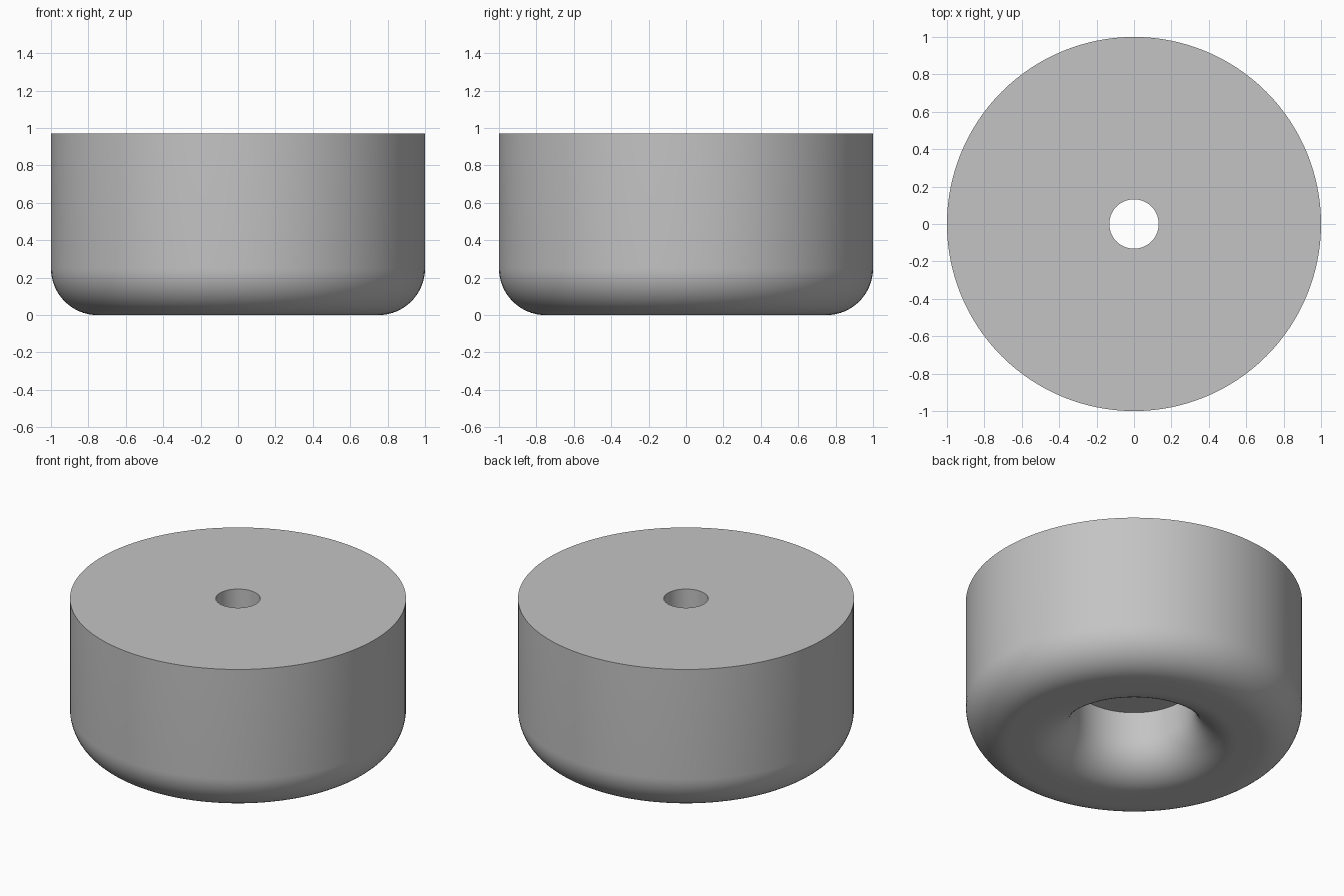
import bpy, bmesh, math
from mathutils import Vector

cube = bpy.data.objects.get("Cube")
if cube:
    bpy.data.objects.remove(cube)

SEGMENTS = 128
HEIGHT = 0.97
OUTER, RECESS, HOLE = 1.0, 0.36, 0.132
RECESS_DEPTH = 0.415
FILLET = 0.25


def arc(cx, cz, radius, start, end, steps=16):
    """Points of a circular arc in the x-z plane, angles in degrees."""
    angles = [math.radians(start + (end - start) * i / steps) for i in range(steps + 1)]
    return [(cx + radius * math.cos(a), cz + radius * math.sin(a)) for a in angles]


# Closed cross-section: top ring, outer wall, rounded foot, recess, bolt hole
profile = [(HOLE, HEIGHT), (OUTER, HEIGHT)]
profile += arc(OUTER - FILLET, FILLET, FILLET, 0, -90)
profile += arc(RECESS + FILLET, FILLET, FILLET, 270, 180)
profile += [(RECESS, RECESS_DEPTH), (HOLE, RECESS_DEPTH)]

# Spin the cross-section around the vertical axis
bm = bmesh.new()
verts = [bm.verts.new((x, 0, z)) for x, z in profile]
edges = [bm.edges.new((verts[i - 1], verts[i])) for i in range(len(verts))]
bmesh.ops.spin(bm, geom=verts + edges, cent=(0, 0, 0), axis=(0, 0, 1),
               angle=math.tau, steps=SEGMENTS, use_duplicate=False)
bmesh.ops.remove_doubles(bm, verts=bm.verts, dist=0.0001)
bmesh.ops.recalc_face_normals(bm, faces=bm.faces)
mesh = bpy.data.meshes.new("bumper_foot")
bm.to_mesh(mesh)
bm.free()

foot = bpy.data.objects.new("bumper_foot", mesh)
bpy.context.collection.objects.link(foot)

# Plain grey
grey = bpy.data.materials.new("grey_rubber")
grey.use_nodes = True
colour = (0.55, 0.55, 0.55, 1)
grey.diffuse_color = colour
grey.node_tree.nodes["Principled BSDF"].inputs["Base Color"].default_value = colour
mesh.materials.append(grey)

# Smooth walls with crisp rims
bpy.context.view_layer.objects.active = foot
foot.select_set(True)
bpy.ops.object.shade_smooth_by_angle(angle=math.radians(30))
